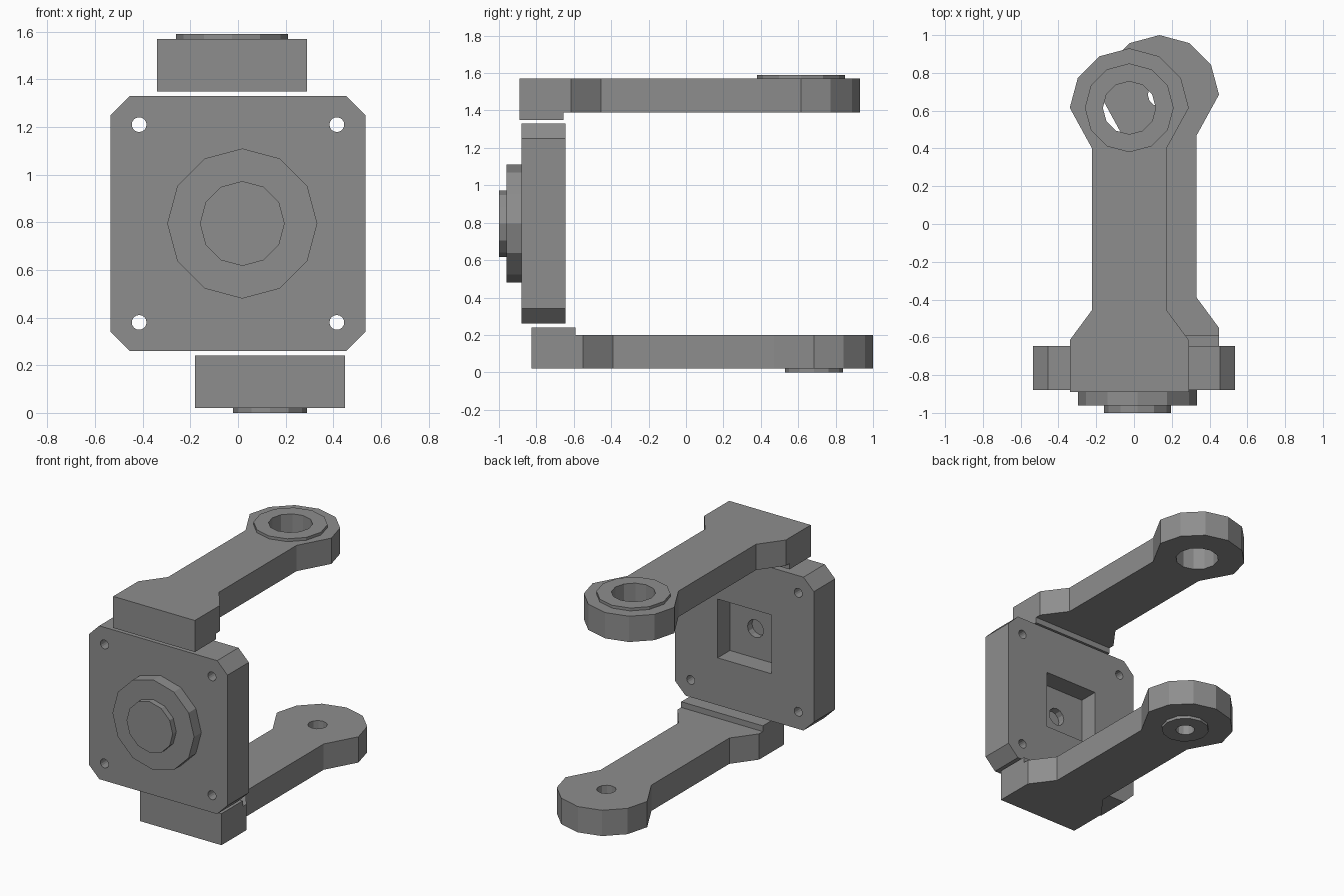
import bpy
import bmesh
import math
from mathutils import Vector

cube = bpy.data.objects.get("Cube")
if cube:
    bpy.data.objects.remove(cube, do_unlink=True)

GREY = (0.27, 0.27, 0.27, 1.0)
grey = bpy.data.materials.new("plain grey")
grey.use_nodes = True
grey.diffuse_color = GREY
grey.node_tree.nodes["Principled BSDF"].inputs["Base Color"].default_value = GREY


def ngon(cx, cy, radius, sides=12, start=0, end=360):
    """Points on a circle; a partial arc includes both ends."""
    full = end - start == 360
    count = sides if full else round(sides * (end - start) / 360) + 1
    angles = [math.radians(start + i * 360 / sides) for i in range(count)]
    return [(cx + radius * math.cos(a), cy + radius * math.sin(a)) for a in angles]


def rect(x0, x1, y0, y1):
    return [(x0, y0), (x1, y0), (x1, y1), (x0, y1)]


def prism(name, outline, low, high, along_y=False):
    """Extrude an outline along z, or an x-z outline along y."""
    def place(p, d):
        return Vector((p[0], d, p[1])) if along_y else Vector((p[0], p[1], d))
    bm = bmesh.new()
    ends = [[bm.verts.new(place(p, d)) for p in outline] for d in (low, high)]
    for ring in ends:
        bm.faces.new(ring)
    for i in range(len(outline)):
        j = (i + 1) % len(outline)
        bm.faces.new((ends[0][i], ends[0][j], ends[1][j], ends[1][i]))
    bmesh.ops.recalc_face_normals(bm, faces=bm.faces)
    mesh = bpy.data.meshes.new(name)
    bm.to_mesh(mesh)
    bm.free()
    mesh.materials.append(grey)
    obj = bpy.data.objects.new(name, mesh)
    bpy.context.collection.objects.link(obj)
    return obj


def cut(obj, outline, low, high, along_y=False):
    """Subtract a prism from a part."""
    cutter = prism("cutter", outline, low, high, along_y)
    mod = obj.modifiers.new("cut", "BOOLEAN")
    mod.operation, mod.solver, mod.object = "DIFFERENCE", "EXACT", cutter
    bpy.context.view_layer.objects.active = obj
    bpy.ops.object.modifier_apply(modifier=mod.name)
    bpy.data.objects.remove(cutter, do_unlink=True)


def arm(name, cx, cy, front, z0, z1, lip, ring, ring_radius, hole_radius):
    """Arm with a flared block at the front and a round eye at the back."""
    wide, narrow = 0.315, 0.197
    outline = [(cx - wide, front), (cx + wide, front),
               (cx + wide, front + 0.275), (cx + narrow, front + 0.435),
               (cx + narrow, cy - 0.215)]
    outline += ngon(cx, cy, wide, start=0, end=180)
    outline += [(cx - narrow, cy - 0.215), (cx - narrow, front + 0.435),
                (cx - wide, front + 0.275)]
    body = prism(name, outline, z0, z1)
    prism(name + "_lip", rect(cx - wide, cx + wide, front, front + 0.235), *lip)
    collar = prism(name + "_collar", ngon(cx, cy, ring_radius), *ring)
    for part in (body, collar):
        cut(part, ngon(cx, cy, hole_radius), z0 - 0.1, z1 + 0.1)


# Front plate with chamfered corners, corner holes and a rear pocket
MID, HALF, EDGE = 0.795, 0.535, 0.455
corners = [(HALF, EDGE), (EDGE, HALF), (-EDGE, HALF), (-HALF, EDGE),
           (-HALF, -EDGE), (-EDGE, -HALF), (EDGE, -HALF), (HALF, -EDGE)]
plate = prism("front_plate", [(x, z + MID) for x, z in corners], -0.88, -0.645, True)
for sx in (-1, 1):
    for sz in (-1, 1):
        cut(plate, ngon(0.415 * sx, MID + 0.415 * sz, 0.031, 16), -1, -0.5, True)
cut(plate, rect(-0.207, 0.207, MID - 0.205, MID + 0.205), -0.78, -0.5, True)
cut(plate, ngon(0.01, MID, 0.062), -0.83, -0.7, True)

# Stepped boss on the plate
prism("boss_base", ngon(0.018, MID, 0.315), -0.96, -0.88, True)
prism("boss_cap", ngon(0.018, MID, 0.178), -1.0, -0.96, True)

# Upper and lower arms
arm("upper_arm", -0.025, 0.615, -0.89, 1.39, 1.57, (1.35, 1.39), (1.57, 1.59), 0.235, 0.14)
arm("lower_arm", 0.135, 0.685, -0.825, 0.02, 0.20, (0.20, 0.24), (0.0, 0.02), 0.155, 0.062)
